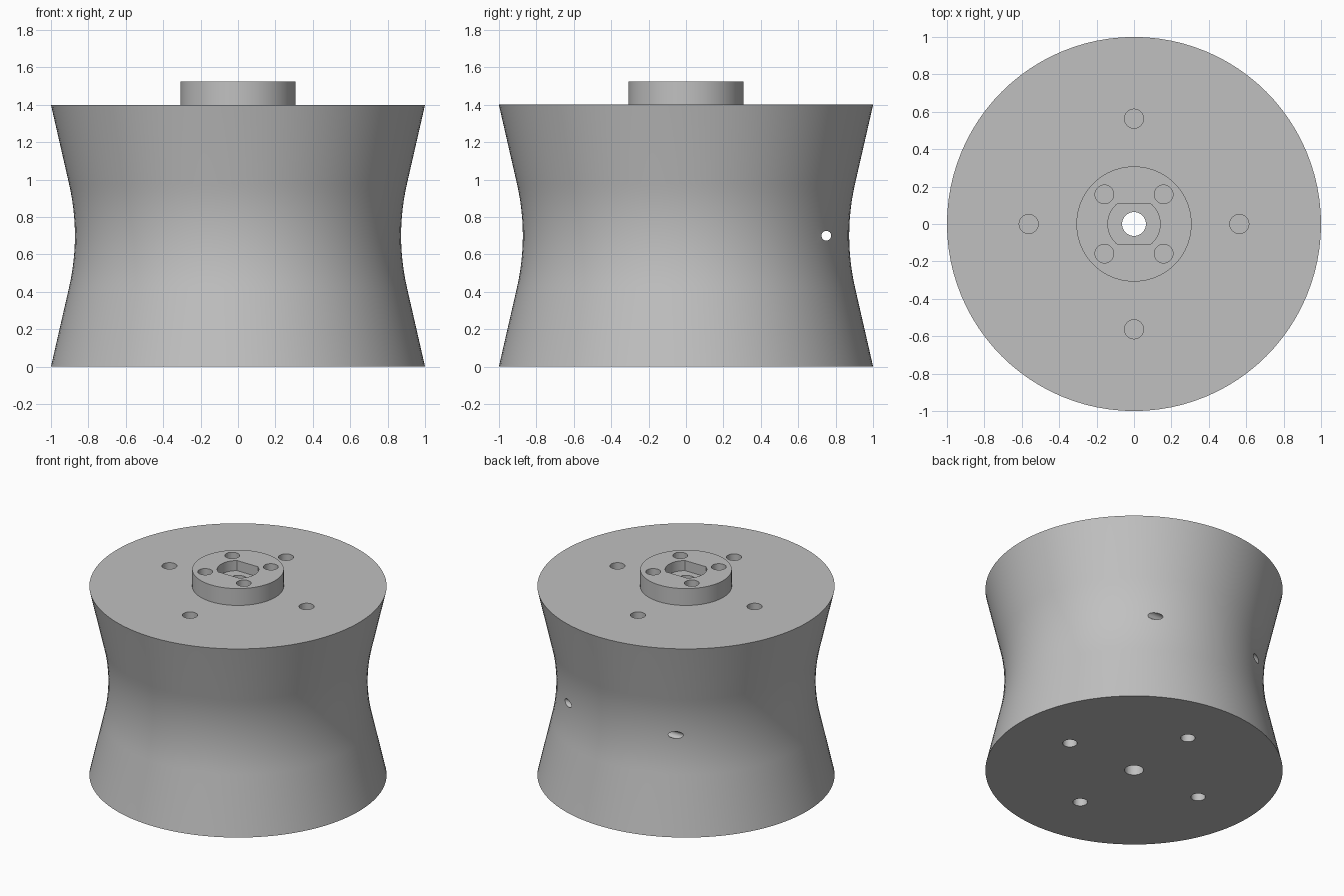
import bpy
import bmesh
import math
from mathutils import Matrix, Vector

cube = bpy.data.objects.get("Cube")
if cube:
    bpy.data.objects.remove(cube, do_unlink=True)

HEIGHT, HUB_TOP, HUB_R = 1.4, 1.525, 0.308
MID, WAIST_R, SLOPE = HEIGHT / 2, 0.872, math.radians(12.9)
SEGMENTS = 96

grey = bpy.data.materials.new("light grey")
grey.use_nodes = True
colour = (0.53, 0.53, 0.53, 1)
grey.diffuse_color = colour
grey.node_tree.nodes["Principled BSDF"].inputs["Base Color"].default_value = colour


def make_object(name, bm):
    bmesh.ops.recalc_face_normals(bm, faces=bm.faces)
    mesh = bpy.data.meshes.new(name)
    bm.to_mesh(mesh)
    bm.free()
    mesh.materials.append(grey)
    obj = bpy.data.objects.new(name, mesh)
    bpy.context.collection.objects.link(obj)
    return obj


def revolve(name, profile):
    bm = bmesh.new()
    verts = [bm.verts.new((r, 0, z)) for r, z in profile]
    edges = [bm.edges.new(pair) for pair in zip(verts, verts[1:])]
    bmesh.ops.spin(bm, geom=verts + edges, cent=(0, 0, 0), axis=(0, 0, 1),
                   angle=math.tau, steps=SEGMENTS)
    bmesh.ops.remove_doubles(bm, verts=bm.verts, dist=0.0001)
    return make_object(name, bm)


def cut(target, cutter):
    mod = target.modifiers.new("cut", 'BOOLEAN')
    mod.operation, mod.solver, mod.object = 'DIFFERENCE', 'EXACT', cutter
    bpy.context.view_layer.objects.active = target
    bpy.ops.object.modifier_apply(modifier=mod.name)
    bpy.data.objects.remove(cutter, do_unlink=True)


def drill(target, x, y, low, high, radius):
    """Vertical round hole between two heights."""
    bm = bmesh.new()
    bmesh.ops.create_cone(bm, cap_ends=True, segments=32, radius1=radius, radius2=radius,
                          depth=high - low,
                          matrix=Matrix.Translation((x, y, (low + high) / 2)))
    cut(target, make_object("drill_cutter", bm))


# Waisted drum with its raised hub: straight flanks joined by a tangent arc
arc_r = 0.278 / math.sin(SLOPE)
arc = []
for i in range(13):
    a = SLOPE * (i / 6 - 1)
    arc.append((WAIST_R + arc_r * (1 - math.cos(a)), MID + arc_r * math.sin(a)))
roller = revolve("waisted_roller", [(0, 0), (1, 0)] + arc + [
    (1, HEIGHT), (HUB_R, HEIGHT), (HUB_R, HUB_TOP), (0, HUB_TOP)])

# Centre bore, through the full height
drill(roller, 0, 0, -0.1, HUB_TOP + 0.1, 0.064)

# Shaft pocket with two flats
half = math.asin(0.11 / 0.14)
outline = [(side * 0.14 * math.cos(a), side * 0.14 * math.sin(a))
           for side in (1, -1) for a in [half * (i / 8 - 1) for i in range(17)]]
bm = bmesh.new()
floor = bm.faces.new([bm.verts.new((x, y, HUB_TOP - 0.075)) for x, y in outline])
top = bmesh.ops.extrude_face_region(bm, geom=[floor])["geom"]
bmesh.ops.translate(bm, vec=Vector((0, 0, 0.2)),
                    verts=[v for v in top if isinstance(v, bmesh.types.BMVert)])
cut(roller, make_object("pocket_cutter", bm))

# Blind screw holes: four in the hub, four in each end face
for i in range(4):
    a = i * math.pi / 2
    b = a + math.pi / 4
    drill(roller, 0.224 * math.cos(b), 0.224 * math.sin(b), HUB_TOP - 0.25, HUB_TOP + 0.1, 0.05)
    x, y = 0.563 * math.cos(a), 0.563 * math.sin(a)
    drill(roller, x, y, HEIGHT - 0.25, HEIGHT + 0.1, 0.051)
    drill(roller, x, y, -0.1, 0.25, 0.049)

# Small cross hole through the waist, near the back
bm = bmesh.new()
bmesh.ops.create_cone(bm, cap_ends=True, segments=24, radius1=0.026, radius2=0.026, depth=2.4,
                      matrix=Matrix.Translation((0, 0.75, MID)) @ Matrix.Rotation(math.pi / 2, 4, 'Y'))
cut(roller, make_object("cross_hole_cutter", bm))

bpy.ops.object.select_all(action='DESELECT')
roller.select_set(True)
bpy.context.view_layer.objects.active = roller
bpy.ops.object.shade_smooth_by_angle(angle=math.radians(30))
